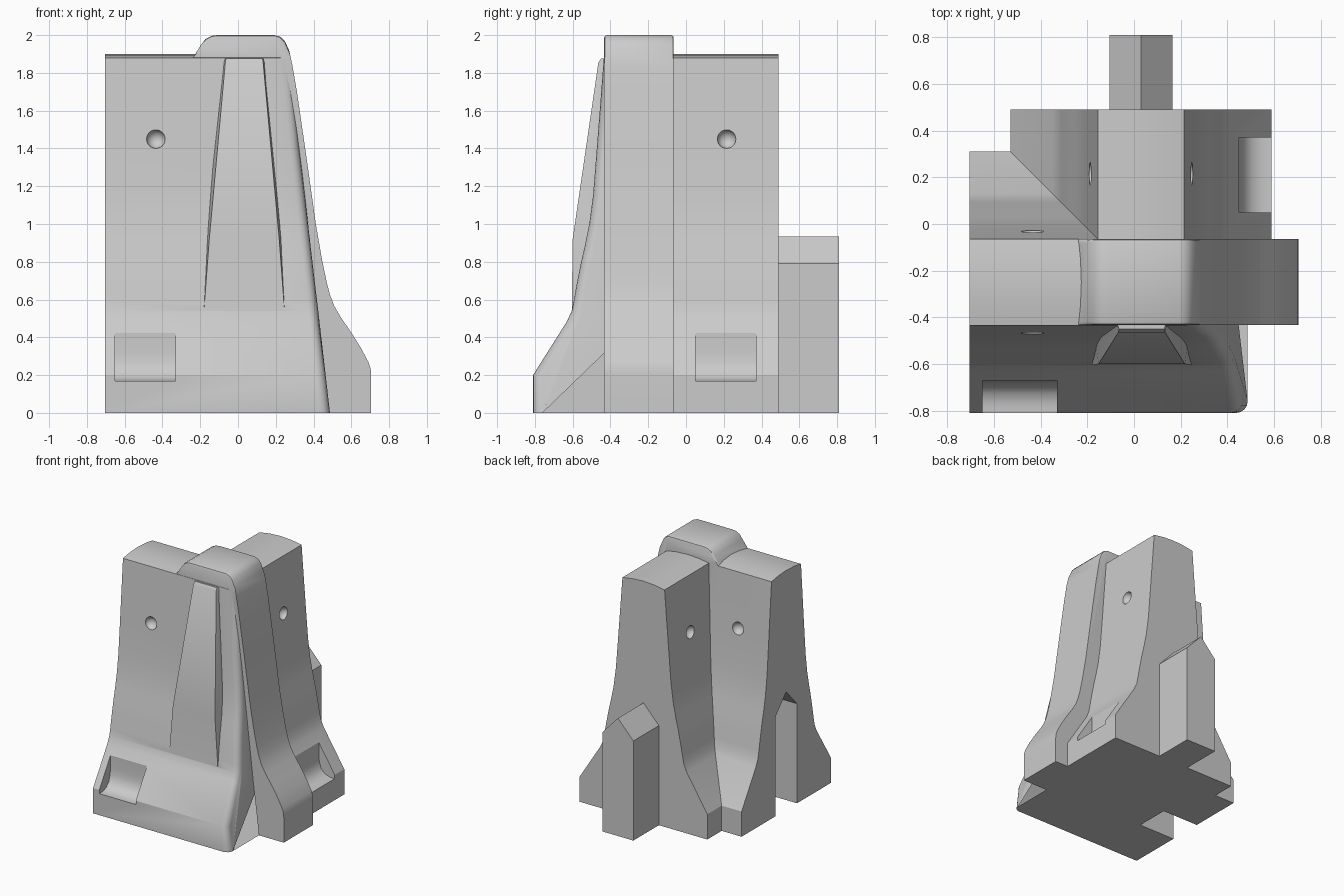
import bpy, bmesh
from math import radians

if "Cube" in bpy.data.objects:
    bpy.data.objects.remove(bpy.data.objects["Cube"])

XC, YC = 0.03, -0.25   # centre lines of the two walls


def to_object(name, bm):
    bmesh.ops.recalc_face_normals(bm, faces=bm.faces)
    mesh = bpy.data.meshes.new(name)
    bm.to_mesh(mesh)
    bm.free()
    ob = bpy.data.objects.new(name, mesh)
    bpy.context.collection.objects.link(ob)
    return ob


def prism(name, pts, axis, a, b, edit=None):
    """Extrude a side profile (u, z) along x or y from a to b."""
    bm = bmesh.new()
    place = (lambda u, z, d: (d, u, z)) if axis == 'x' else (lambda u, z, d: (u, d, z))
    near = [bm.verts.new(place(u, z, a)) for u, z in pts]
    far = [bm.verts.new(place(u, z, b)) for u, z in pts]
    bm.faces.new(near)
    bm.faces.new(far)
    for i in range(len(pts)):
        j = (i + 1) % len(pts)
        bm.faces.new((near[i], near[j], far[j], far[i]))
    if edit:
        bmesh.ops.recalc_face_normals(bm, faces=bm.faces)
        edit(bm, near, far)
    return to_object(name, bm)


def combine(target, other, op):
    mod = target.modifiers.new(op, 'BOOLEAN')
    mod.operation, mod.solver, mod.object = op, 'EXACT', other
    bpy.context.view_layer.objects.active = target
    bpy.ops.object.modifier_apply(modifier=mod.name)
    bpy.data.objects.remove(other)


# Flared wall profile, mirrored about its centre line
HALF = [(0.56, 0), (0.56, 0.2), (0.38, 0.485), (0.355, 0.54), (0.343, 0.6),
        (0.325, 0.7), (0.305, 0.8), (0.282, 0.9), (0.262, 1.0), (0.242, 1.15),
        (0.222, 1.4), (0.185, 1.88), (0.1, 1.894)]


def wall_profile(c):
    return [(c + w, z) for w, z in HALF] + [(c, 1.9)] + [(c - w, z) for w, z in reversed(HALF)]


# Wall along x, with a leaning, rounded front corner at its right end
def lean_and_round(bm, near, far):
    for v in far:
        v.co.x = 0.487 - 0.115 * v.co.z
    ends = set(far)
    edges = [e for e in bm.edges if set(e.verts) <= ends and all(v.co.y < -0.43 for v in e.verts)]
    bmesh.ops.bevel(bm, geom=edges, offset=0.05, segments=4, profile=0.5, affect='EDGES')


barrier = prism("corner_barrier", wall_profile(YC), 'x', -0.705, 0.4, lean_and_round)
combine(barrier, prism("end_trim", [(-0.1, -1), (1, -1), (1, 3), (-0.1, 3)], 'x', 0.03, 1), 'DIFFERENCE')

# Wall along y
combine(barrier, prism("rear_wall", wall_profile(XC), 'y', YC, 0.49), 'UNION')


# Taller corner block with softened top rims
def soften_top(bm, near, far):
    edges = [e for e in bm.edges if all(v.co.z > 1.85 for v in e.verts)
             and (set(e.verts) <= set(near) or set(e.verts) <= set(far))]
    bmesh.ops.bevel(bm, geom=edges, offset=0.014, segments=2, profile=0.5, affect='EDGES')


BLOCK = [(-0.3, 0), (-0.3, 1.8), (-0.235, 1.885), (-0.195, 1.95), (-0.172, 1.98), (-0.14, 1.996),
         (-0.11, 2.0), (0.195, 2.0), (0.225, 1.99), (0.25, 1.965), (0.272, 1.915), (0.288, 1.84),
         (0.312, 1.7), (0.36, 1.37), (0.412, 1.0), (0.445, 0.81), (0.47, 0.69), (0.487, 0.625),
         (0.51, 0.565), (0.545, 0.505), (0.6, 0.425), (0.65, 0.345), (0.69, 0.27),
         (0.702, 0.235), (0.705, 0.2), (0.705, 0)]
combine(barrier, prism("corner_block", BLOCK, 'y', -0.433, -0.065, soften_top), 'UNION')

# Tapered raised rib on the front: (z, front y, half width)
bm = bmesh.new()
rows = []
for z, y, w in [(1.875, -0.45, 0.097), (1.855, -0.464, 0.1), (0.92, -0.6, 0.185), (0.45, -0.606, 0.22)]:
    rows.append([bm.verts.new((0.033 + s * (w + d), yy, z))
                 for s, d, yy in [(-1, 0.04, -0.3), (-1, 0, y), (1, 0, y), (1, 0.04, -0.3)]])
for r, q in zip(rows, rows[1:]):
    for i in range(4):
        bm.faces.new((r[i], r[(i + 1) % 4], q[(i + 1) % 4], q[i]))
bm.faces.new(rows[0])
bm.faces.new(rows[-1])
combine(barrier, to_object("front_rib", bm), 'UNION')


# Peaked tongue on the rear end and matching groove in the left end
def key(c, w, low):
    return [(c - w, low), (c + w, low), (c + w, 0.79), (c, 0.935), (c - w, 0.79)]


combine(barrier, prism("tongue", key(XC, 0.135, 0), 'y', 0.3, 0.81), 'UNION')
combine(barrier, prism("groove", key(YC, 0.135, -0.2), 'x', -0.9, -0.385), 'DIFFERENCE')

# Lifting pockets with a curved floor, in the front and right feet
POCKET = [(0.7, 0.17), (0.52, 0.17), (0.475, 0.185), (0.44, 0.22), (0.425, 0.27),
          (0.42, 0.32), (0.42, 0.6), (0.7, 0.6)]
combine(barrier, prism("front_pocket", [(YC - w, z) for w, z in POCKET], 'x', -0.65, -0.33), 'DIFFERENCE')
combine(barrier, prism("right_pocket", [(XC + w, z) for w, z in POCKET], 'y', 0.05, 0.37), 'DIFFERENCE')

# Round dimples on both sides of each wall
for s in (-1, 1):
    for x, y in [(-0.435, YC + s * 0.225), (XC + s * 0.225, 0.215)]:
        bpy.ops.mesh.primitive_uv_sphere_add(segments=24, ring_count=12, radius=0.05, location=(x, y, 1.45))
        combine(barrier, bpy.context.object, 'DIFFERENCE')

bpy.ops.object.select_all(action='DESELECT')
barrier.select_set(True)
bpy.context.view_layer.objects.active = barrier
bpy.ops.object.shade_smooth_by_angle(angle=radians(32))
